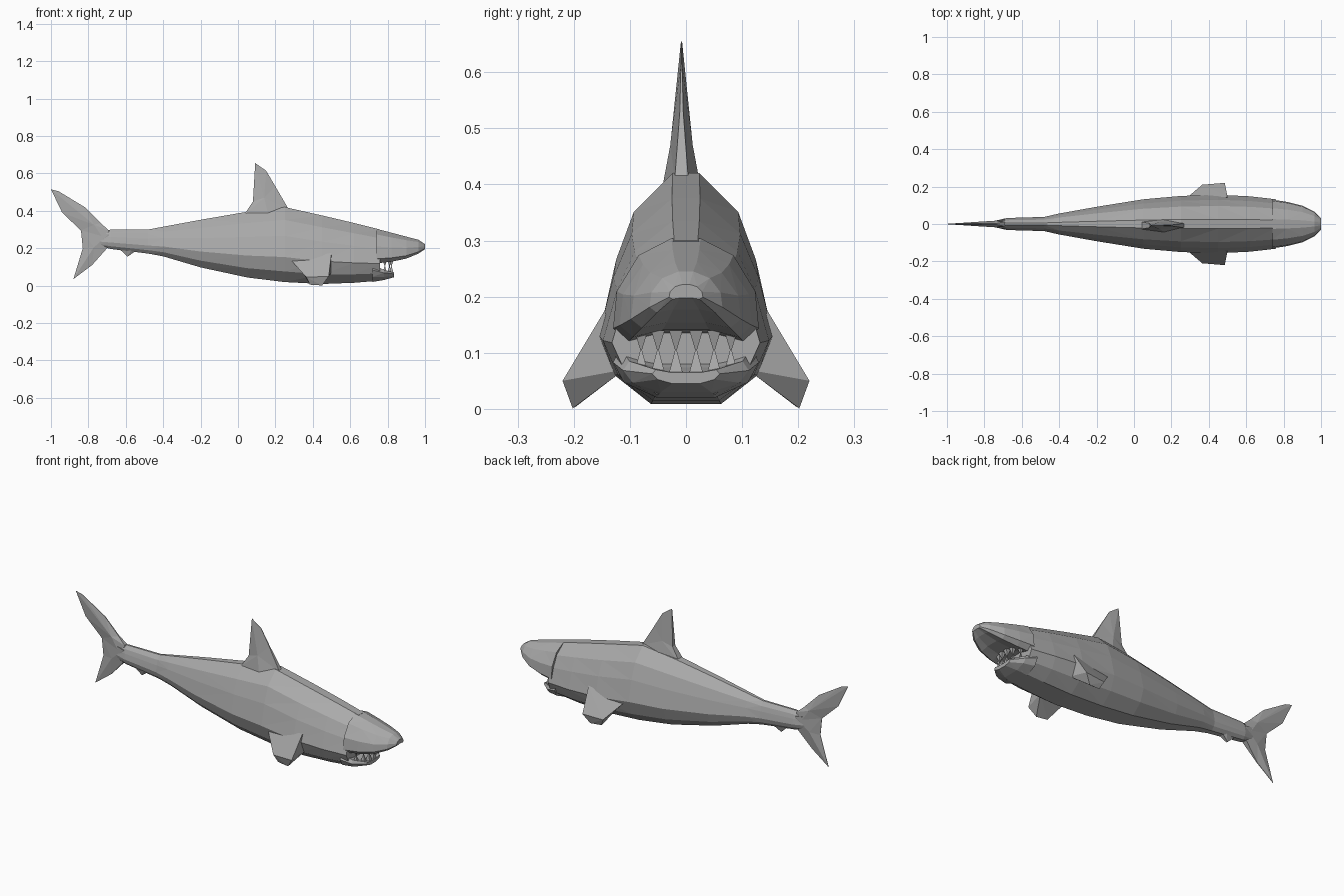
import bpy, bmesh

cube = bpy.data.objects.get("Cube")
if cube:
    bpy.data.objects.remove(cube, do_unlink=True)


def flat_material(name, value):
    mat = bpy.data.materials.new(name)
    mat.use_nodes = True
    colour = (value, value, value, 1)
    mat.diffuse_color = colour
    bsdf = mat.node_tree.nodes["Principled BSDF"]
    bsdf.inputs["Base Color"].default_value = colour
    bsdf.inputs["Roughness"].default_value = 0.8
    return mat


GREY = flat_material("shark grey", 0.4)


def finish(name, bm):
    bmesh.ops.remove_doubles(bm, verts=bm.verts, dist=0.0005)
    bmesh.ops.triangulate(bm, faces=bm.faces)
    bmesh.ops.recalc_face_normals(bm, faces=bm.faces)
    mesh = bpy.data.meshes.new(name)
    bm.to_mesh(mesh)
    bm.free()
    mesh.materials.append(GREY)
    obj = bpy.data.objects.new(name, mesh)
    bpy.context.collection.objects.link(obj)
    return obj


def skin(name, rings):
    """Bridge closed rings of points and cap both ends."""
    bm = bmesh.new()
    loops = [[bm.verts.new(p) for p in ring] for ring in rings]
    n = len(loops[0])
    for a, b in zip(loops, loops[1:]):
        for i in range(n):
            j = (i + 1) % n
            bm.faces.new((a[i], a[j], b[j], b[i]))
    bm.faces.new(loops[0])
    bm.faces.new(loops[-1])
    return finish(name, bm)


def loft(name, sections, shape):
    """Sections are x, top, bottom, half width; shape is half a cross-section."""
    full = shape + [(-u, v) for u, v in reversed(shape)]
    skin(name, [[(x, u * w, low + v * (top - low)) for u, v in full]
                for x, top, low, w in sections])


def fin(name, outline, centre, y=0.0):
    """Thin fin: outline of x, z, half thickness, with a raised centre."""
    bm = bmesh.new()
    cx, cz, ct = centre
    sides = []
    for s in (-1, 1):
        rim = [bm.verts.new((x, y + s * t, z)) for x, z, t in outline]
        hub = bm.verts.new((cx, y + s * ct, cz))
        sides.append(rim)
        for i in range(len(rim)):
            bm.faces.new((rim[i - 1], rim[i], hub))
    a, b = sides
    for i in range(len(a)):
        bm.faces.new((a[i - 1], a[i], b[i], b[i - 1]))
    finish(name, bm)


# Body, from tail stalk to the back of the mouth
BODY = [(0.16, 1), (0.62, 0.83), (0.83, 0.62), (1, 0.34), (0.82, 0.15), (0.4, 0.01)]
loft("body", [
    (-0.74, 0.285, 0.21, 0.018),
    (-0.68, 0.30, 0.195, 0.032),
    (-0.48, 0.30, 0.17, 0.038),
    (-0.40, 0.315, 0.155, 0.056),
    (-0.20, 0.352, 0.095, 0.092),
    (0.05, 0.395, 0.04, 0.132),
    (0.25, 0.42, 0.015, 0.15),
    (0.45, 0.375, 0.005, 0.156),
    (0.62, 0.335, 0.012, 0.148),
    (0.76, 0.30, 0.024, 0.132),
], BODY)

# Snout overhanging the mouth
SNOUT = [(0.2, 1), (0.65, 0.84), (0.95, 0.5), (1, 0.15), (0.8, 0.02), (0.35, 0.1)]
loft("snout", [
    (0.74, 0.304, 0.115, 0.13),
    (0.82, 0.283, 0.125, 0.118),
    (0.90, 0.262, 0.142, 0.098),
    (0.965, 0.245, 0.17, 0.065),
    (1.0, 0.222, 0.195, 0.03),
], SNOUT)

# Lower jaw
JAW = [(0.45, 0.8), (0.9, 1), (1, 0.7), (0.85, 0.3), (0.4, 0)]
loft("lower_jaw", [
    (0.72, 0.11, 0.02, 0.13),
    (0.78, 0.085, 0.03, 0.112),
    (0.835, 0.07, 0.045, 0.06),
], JAW)

# Teeth along the lower jaw and under the snout
for side, sign in (("left", 1), ("right", -1)):
    for i, (x, y) in enumerate([(0.82, 0.018), (0.81, 0.05), (0.785, 0.08)]):
        for row, base, tip in (("lower", 0.065, 0.105), ("upper", 0.14, 0.105)):
            r = 0.012
            corners = [(x - r, y - r), (x + r, y - r), (x + r, y + r), (x - r, y + r)]
            skin(f"{row}_tooth_{side}_{i + 1}", [
                [(px, sign * py, base) for px, py in corners],
                [(x + (px - x) / 8, sign * (y + (py - y) / 8), tip) for px, py in corners]])

# Back fin
fin("dorsal_fin", [
    (0.03, 0.375, 0.02), (0.08, 0.45, 0.012), (0.092, 0.655, 0.001),
    (0.15, 0.615, 0.001), (0.20, 0.53, 0.003), (0.27, 0.41, 0.012),
    (0.16, 0.385, 0.036)], (0.14, 0.47, 0.02), y=-0.008)

# Tail fin, two lobes
fin("tail_upper_lobe", [
    (-0.69, 0.295, 0.012), (-0.735, 0.335, 0.003), (-0.82, 0.42, 0.002),
    (-0.96, 0.505, 0.001), (-1.0, 0.515, 0.001), (-0.94, 0.39, 0.001),
    (-0.84, 0.295, 0.001), (-0.70, 0.22, 0.02)], (-0.77, 0.325, 0.016))
fin("tail_lower_lobe", [
    (-0.69, 0.275, 0.024), (-0.84, 0.30, 0.001), (-0.83, 0.20, 0.001),
    (-0.88, 0.035, 0.001), (-0.78, 0.11, 0.002), (-0.70, 0.20, 0.014)],
    (-0.77, 0.205, 0.014))

# Small fin under the tail stalk
fin("anal_fin", [
    (-0.65, 0.21, 0.012), (-0.59, 0.155, 0.004), (-0.555, 0.18, 0.012),
    (-0.47, 0.19, 0.02)], (-0.57, 0.19, 0.02))

# Side fins, mirrored
ROOT = [(0.28, 0.138, 0.14), (0.50, 0.145, 0.175), (0.50, 0.11, 0.07), (0.34, 0.11, 0.08)]
TIP = [(0.365, 0.21, 0.045), (0.485, 0.22, 0.05), (0.45, 0.202, 0.001), (0.385, 0.195, 0.005)]
for side, sign in (("left", 1), ("right", -1)):
    skin(f"pectoral_fin_{side}",
         [[(x, sign * y, z) for x, y, z in ring] for ring in (ROOT, TIP)])
